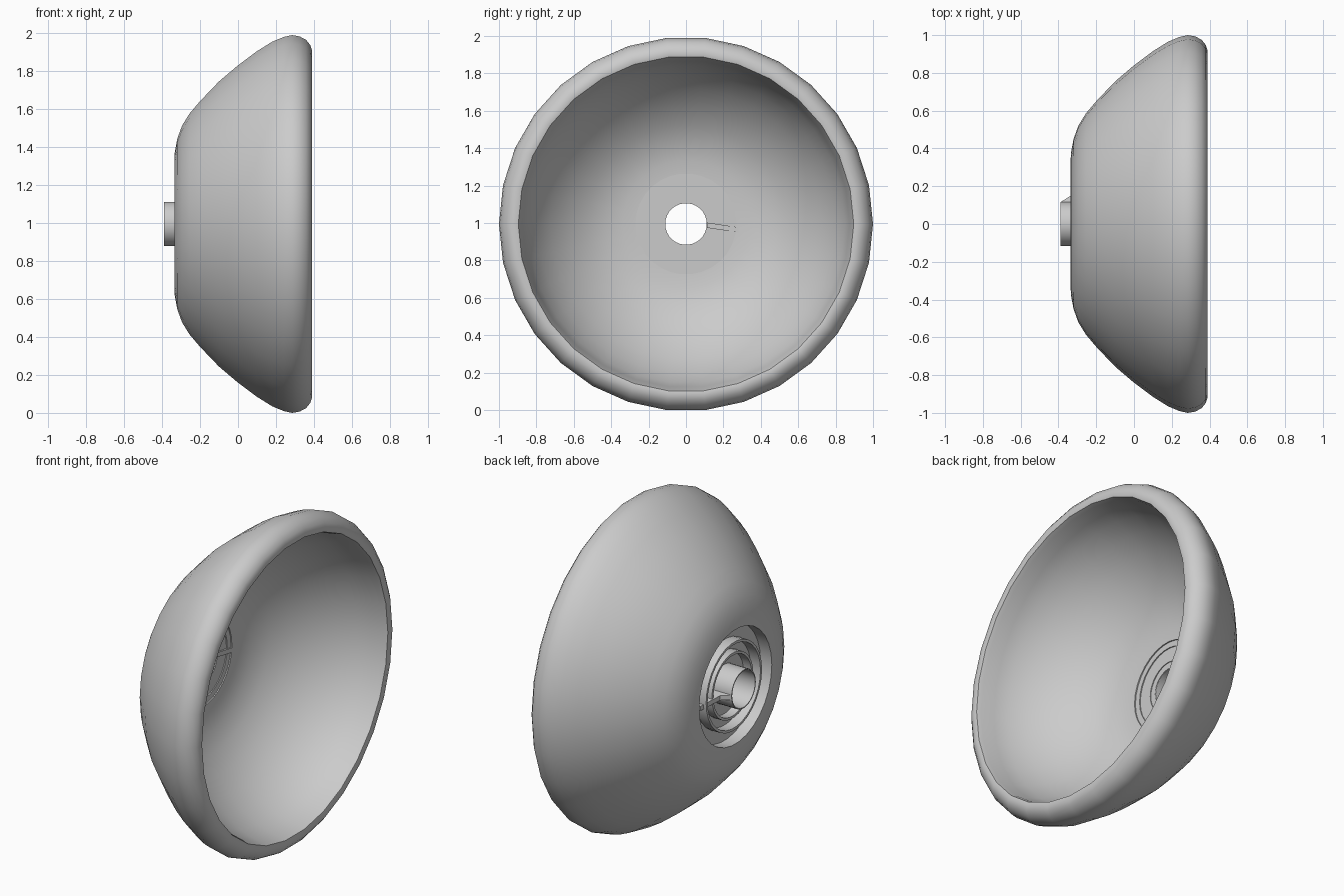
import bpy, bmesh, math

SEGMENTS = 30
AXIS_Z = 0.9945

cube = bpy.data.objects.get("Cube")
if cube:
    bpy.data.objects.remove(cube, do_unlink=True)

grey = bpy.data.materials.new("plain_grey")
grey.use_nodes = True
grey.diffuse_color = (0.6, 0.6, 0.6, 1)
grey.node_tree.nodes["Principled BSDF"].inputs["Base Color"].default_value = (0.6, 0.6, 0.6, 1)


def finish(name, bm):
    bmesh.ops.recalc_face_normals(bm, faces=bm.faces)
    mesh = bpy.data.meshes.new(name)
    bm.to_mesh(mesh)
    bm.free()
    mesh.materials.append(grey)
    obj = bpy.data.objects.new(name, mesh)
    bpy.context.collection.objects.link(obj)
    bpy.ops.object.select_all(action='DESELECT')
    obj.select_set(True)
    bpy.context.view_layer.objects.active = obj
    bpy.ops.object.shade_smooth_by_angle(angle=math.radians(32))
    return obj


def lathe(name, profile):
    """Spin a closed (x, radius) profile around the x axis."""
    bm = bmesh.new()
    rings = []
    for i in range(SEGMENTS):
        a = math.tau * i / SEGMENTS
        rings.append([bm.verts.new((x, r * math.cos(a), AXIS_Z + r * math.sin(a)))
                      for x, r in profile])
    n = len(profile)
    for i in range(SEGMENTS):
        here, there = rings[i], rings[(i + 1) % SEGMENTS]
        for j in range(n):
            k = (j + 1) % n
            bm.faces.new((here[j], here[k], there[k], there[j]))
    return finish(name, bm)


# Thick bowl: outer wall, rolled rim, inner wall, floor, back recess
outer = [(-0.335, 0.35), (-0.333, 0.38), (-0.32, 0.45), (-0.295, 0.52), (-0.255, 0.585),
         (-0.2, 0.65), (-0.1, 0.755), (0, 0.84), (0.1, 0.915), (0.18, 0.965), (0.24, 0.99)]
rim = [(0.285, 1), (0.325, 0.993), (0.358, 0.975), (0.38, 0.948), (0.39, 0.918),
       (0.385, 0.897), (0.36, 0.888)]
inner = [(0.28, 0.874), (0.2, 0.85), (0.1, 0.798), (0, 0.725), (-0.09, 0.63),
         (-0.16, 0.53), (-0.205, 0.43), (-0.225, 0.34), (-0.23, 0.27)]
floor = [(-0.237, 0.27), (-0.237, 0.235), (-0.243, 0.235), (-0.243, 0.15),
         (-0.248, 0.15), (-0.248, 0.113), (-0.26, 0.113), (-0.26, 0.35)]
lathe("bowl_shell", outer + rim + inner + floor)


def collar(name, r_in, r_out, back, front=-0.25):
    return lathe(name, [(front, r_in), (back, r_in), (back, r_out), (front, r_out)])


# Concentric collars and central tube in the recess
collar("outer_collar", 0.255, 0.27, -0.325)
collar("inner_collar", 0.185, 0.2, -0.315)
collar("centre_tube", 0.111, 0.117, -0.39)

# Stop rib between the tube and the outer collar
bm = bmesh.new()
outline = [(-0.39, 0.115), (-0.335, 0.15), (-0.3, 0.29), (-0.228, 0.28), (-0.235, 0.113)]
low, high = [[bm.verts.new((x, y, AXIS_Z + z - 0.15 * (y - 0.11))) for x, y in outline]
             for z in (-0.02, 0.008)]
bm.faces.new(low)
bm.faces.new(high)
for i in range(len(outline)):
    k = (i + 1) % len(outline)
    bm.faces.new((low[i], low[k], high[k], high[i]))
finish("stop_rib", bm)
